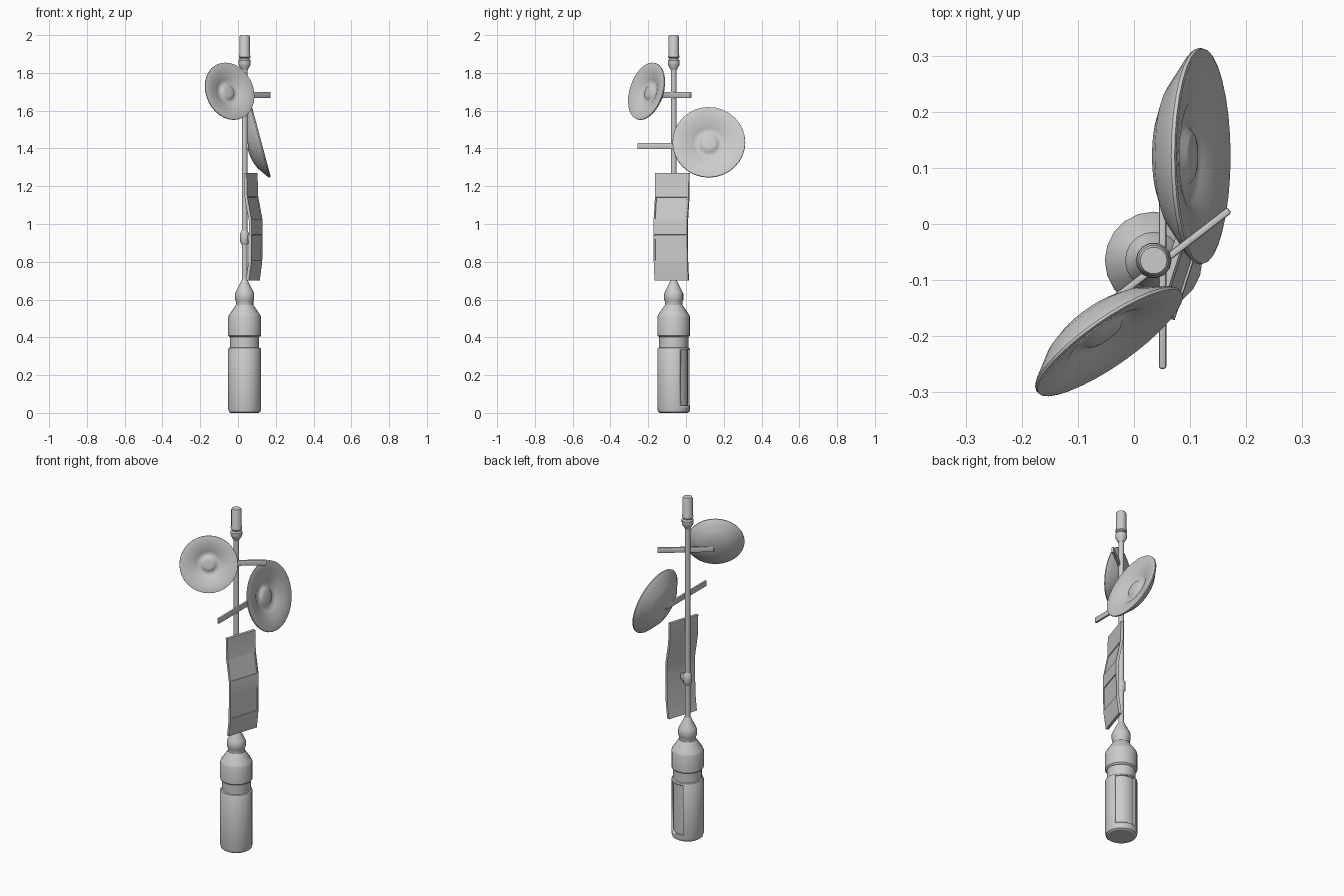
import bpy, bmesh
from math import radians, sin, cos, pi
from mathutils import Vector, Matrix

if "Cube" in bpy.data.objects:
    bpy.data.objects.remove(bpy.data.objects["Cube"])

PX, PY = 0.035, -0.065          # mast axis


def finish(name, bm, angle=32):
    bmesh.ops.remove_doubles(bm, verts=bm.verts, dist=1e-5)
    bmesh.ops.recalc_face_normals(bm, faces=bm.faces)
    me = bpy.data.meshes.new(name)
    bm.to_mesh(me)
    bm.free()
    me.shade_smooth()
    me.set_sharp_from_angle(angle=radians(angle))
    ob = bpy.data.objects.new(name, me)
    bpy.context.collection.objects.link(ob)
    return ob


def lathe(name, profile, sides, matrix, angle=32):
    """Revolve (radius, height) points around local z."""
    bm = bmesh.new()
    vs = [bm.verts.new((r, 0, z)) for r, z in profile]
    es = [bm.edges.new(p) for p in zip(vs, vs[1:])]
    bmesh.ops.spin(bm, geom=vs + es, cent=(0, 0, 0), axis=(0, 0, 1),
                   angle=2 * pi, steps=sides, use_merge=False)
    bm.transform(matrix)
    return finish(name, bm, angle)


def bar(name, a, b, z, width, height):
    """Flat horizontal bar with softened edges from a to b."""
    a, b = Vector(a), Vector(b)
    d, mid = b - a, (a + b) / 2
    bm = bmesh.new()
    bmesh.ops.create_cube(bm, size=1)
    bmesh.ops.scale(bm, vec=(d.length, width, height), verts=bm.verts)
    bmesh.ops.bevel(bm, geom=bm.edges[:], offset=width * 0.3, segments=2,
                    affect='EDGES', profile=0.5)
    rot = Vector((d.x, d.y, 0)).to_track_quat('X', 'Z').to_matrix().to_4x4()
    bm.transform(Matrix.Translation((mid.x, mid.y, z)) @ rot)
    return finish(name, bm)


mast_at = Matrix.Translation((PX, PY, 0))

# Bottle-shaped base housing
base = lathe("base_housing", [
    (0, 0), (0.074, 0), (0.083, 0.006), (0.087, 0.022), (0.087, 0.338),
    (0.084, 0.343), (0.077, 0.346), (0.077, 0.402), (0.083, 0.405),
    (0.087, 0.41), (0.087, 0.508), (0.083, 0.518), (0.05, 0.566),
    (0.046, 0.572), (0.046, 0.59), (0.051, 0.6), (0.051, 0.63),
    (0.046, 0.642), (0.018, 0.698), (0.015, 0.705), (0, 0.705)], 20, mast_at)

# Recessed service door: cut a curved pocket
bm = bmesh.new()
ring = [bm.verts.new((r * cos(radians(27)), r * sin(radians(27)), z))
        for r, z in ((0.075, 0.04), (0.1, 0.04), (0.1, 0.333), (0.075, 0.333))]
f = bm.faces.new(ring)
ret = bmesh.ops.spin(bm, geom=[f], cent=(0, 0, 0), axis=(0, 0, 1),
                     angle=radians(81), steps=5)
bm.transform(mast_at)
cutter = finish("door_cutter", bm)
cutter.hide_render = True
cutter.hide_set(True)
mod = base.modifiers.new("door_recess", 'BOOLEAN')
mod.operation = 'DIFFERENCE'
mod.solver = 'EXACT'
mod.object = cutter

# Mast, mast clamp and top antenna
lathe("mast", [(0, 0.68), (0.015, 0.68), (0.015, 1.84), (0, 1.84)], 12, mast_at)
lathe("mast_clamp", [(0, 0.89), (0.015, 0.89), (0.024, 0.905), (0.024, 0.95),
                     (0.015, 0.965), (0, 0.965)], 12, mast_at)
lathe("top_antenna", [
    (0, 1.815), (0.016, 1.815), (0.03, 1.84), (0.032, 1.85), (0.032, 1.865),
    (0.026, 1.873), (0.026, 1.878), (0.031, 1.883), (0.031, 1.889),
    (0.028, 1.897), (0.028, 1.992), (0.024, 2.0), (0, 2.0)], 14, mast_at)

# Bent panel with two inset panes
NORMAL = radians(-18)
steps = [(0.70, 0.012), (0.80, 0.026), (0.95, 0.028), (1.02, 0.028),
         (1.15, 0.003), (1.27, 0.0)]
W, T = 0.187, 0.016
bm = bmesh.new()
rings = [[bm.verts.new((d + o, y, z)) for o, y in
          ((-T / 2, -W / 2), (T / 2, -W / 2), (T / 2, W / 2), (-T / 2, W / 2))]
         for z, d in steps]
fronts = []
for lo, hi in zip(rings, rings[1:]):
    for i in range(4):
        j = (i + 1) % 4
        face = bm.faces.new((lo[i], lo[j], hi[j], hi[i]))
        if i == 1:
            fronts.append(face)
bm.faces.new(rings[0])
bm.faces.new(rings[-1])
bmesh.ops.recalc_face_normals(bm, faces=bm.faces)
for k in (1, 3):
    bmesh.ops.inset_individual(bm, faces=[fronts[k]], thickness=0.009)
    bmesh.ops.inset_individual(bm, faces=[fronts[k]], thickness=0.002, depth=-0.004)
bm.transform(Matrix.Translation((0.067, -0.0715, 0)) @ Matrix.Rotation(NORMAL, 4, 'Z'))
finish("bent_panel", bm, 12)
bar("panel_bracket", (PX, PY), (PX + 0.048, PY - 0.015), 0.925, 0.022, 0.04)

# Dishes: one closed profile, placed twice
DISH = [(0, -0.018), (0.03, -0.018), (0.042, -0.021), (0.052, -0.03),
        (0.066, -0.033), (0.085, -0.027), (0.1, -0.018), (0.14, -0.011),
        (0.186, 0), (0.192, -0.002), (0.193, -0.008), (0.188, -0.014),
        (0.165, -0.03), (0.13, -0.055), (0.09, -0.071), (0.045, -0.079),
        (0, -0.081)]


def dish(name, centre, azimuth, scale):
    m = (Matrix.Translation(centre) @ Matrix.Rotation(radians(azimuth), 4, 'Z')
         @ Matrix.Rotation(radians(75), 4, 'Y') @ Matrix.Scale(scale, 4))
    lathe(name, DISH, 32, m, 40)


dish("lower_dish", (0.124, 0.121, 1.434), 0, 1.0)
dish("upper_dish", (-0.042, -0.213, 1.704), -55, 0.813)

# Support bars running past the mast to the dish backs
bar("lower_dish_bar", (0.051, -0.258), (0.051, 0.12), 1.413, 0.013, 0.032)
bar("upper_dish_bar", (0.17, 0.025), (-0.07, -0.16), 1.683, 0.013, 0.032)
